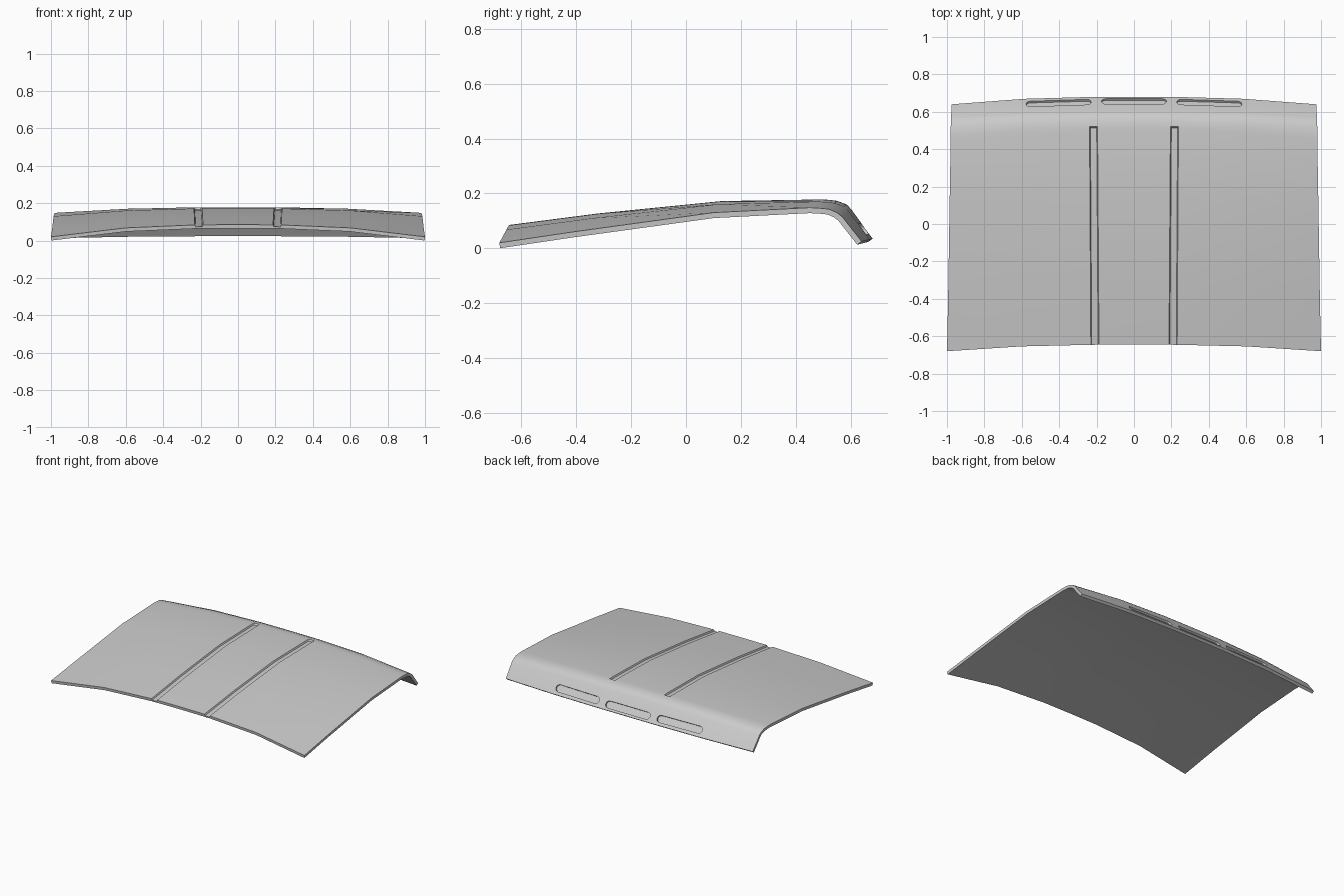
import bpy, bmesh, math
from mathutils import Matrix, Vector

cube = bpy.data.objects.get("Cube")
if cube:
    bpy.data.objects.remove(cube, do_unlink=True)

THICK, GROOVE = 0.02, 0.01

paint = bpy.data.materials.new("light_grey_paint")
paint.use_nodes = True
paint.diffuse_color = (0.6, 0.6, 0.6, 1)
paint.node_tree.nodes["Principled BSDF"].inputs["Base Color"].default_value = (0.6, 0.6, 0.6, 1)

# Lengthwise stations: centre y, centre z, side y, side z, half width
stations = [
    (-0.645, 0.085, -0.68, 0.02, 1.0),
    (-0.32, 0.127, -0.41, 0.06, 0.994),
    (0.13, 0.172, 0.10, 0.13, 0.986),
    (0.49, 0.178, 0.45, 0.148, 0.98),
    (0.514, 0.177, 0.475, 0.147, 0.98),
    (0.522, 0.1765, 0.483, 0.1465, 0.98),
    (0.55, 0.173, 0.52, 0.143, 0.98),
    (0.585, 0.16, 0.55, 0.13, 0.978),
    (0.602, 0.142, 0.57, 0.114, 0.978),
    (0.68, 0.035, 0.64, 0.025, 0.975),
]
GROOVED_ROWS = 5
half = [0.187, 0.192, 0.226, 0.231, 0.6, 1.0]
columns = [-x for x in reversed(half)] + [0.0] + half
floor_columns = (0.192, 0.226)


def crown(x):
    return abs(x) ** 2.6


def object_from(name, bm):
    mesh = bpy.data.meshes.new(name)
    bm.to_mesh(mesh)
    bm.free()
    obj = bpy.data.objects.new(name, mesh)
    bpy.context.collection.objects.link(obj)
    mesh.materials.append(paint)
    return obj


# Crowned outer skin with the folded rear flange
bm = bmesh.new()
top = []
for yc, zc, ye, ze, width in stations:
    row = []
    for x in columns:
        f = crown(x)
        # the grooves draw together slightly toward the rear
        shift = -0.012 * (yc + 0.645) / 1.2 if 0.1 < abs(x) < 0.3 else 0
        px = x * width + math.copysign(shift, x)
        row.append(bm.verts.new((px, yc + (ye - yc) * f, zc + (ze - zc) * f)))
    top.append(row)
skin = []
for a, b in zip(top, top[1:]):
    for i in range(len(columns) - 1):
        skin.append(bm.faces.new((a[i], a[i + 1], b[i + 1], b[i])))
bm.normal_update()

# Inner skin and rim
rim = [e for e in bm.edges if e.is_boundary]
inner = {v: bm.verts.new(v.co - v.normal * THICK * v.calc_shell_factor())
         for row in top for v in row}
for face in skin:
    bm.faces.new([inner[v] for v in reversed(face.verts)])
for e in rim:
    a, b = e.verts
    bm.faces.new((a, b, inner[b], inner[a]))

# Two shallow channels pressed into the outer skin
for row in top[:GROOVED_ROWS]:
    for v, x in zip(row, columns):
        if abs(x) in floor_columns:
            v.co.z -= GROOVE
bmesh.ops.recalc_face_normals(bm, faces=bm.faces)
panel = object_from("curved_panel", bm)

# Rounded slot recesses in the rear flange
bm = bmesh.new()
RADIUS, STRAIGHT = 0.024, 0.15
for x, y, z, turn in ((-0.403, 0.647, 0.0705, 0.03), (0, 0.656, 0.0675, 0), (0.403, 0.647, 0.0705, -0.03)):
    place = (Matrix.Translation((x, y, z)) @ Matrix.Rotation(turn, 4, 'Z')
             @ Matrix.Rotation(-0.93, 4, 'X'))
    outline = []
    for side in (1, -1):
        for k in range(9):
            a = math.pi * (k / 8 - 0.5)
            outline.append((side * (STRAIGHT + RADIUS * math.cos(a)), side * RADIUS * math.sin(a)))
    low = [bm.verts.new(place @ Vector((u, v, -0.012))) for u, v in outline]
    high = [bm.verts.new(place @ Vector((u, v, 0.03))) for u, v in outline]
    bm.faces.new(list(reversed(low)))
    bm.faces.new(high)
    for i in range(len(low)):
        j = (i + 1) % len(low)
        bm.faces.new((low[i], low[j], high[j], high[i]))
bmesh.ops.recalc_face_normals(bm, faces=bm.faces)
cutter = object_from("slot_cutter", bm)
cutter.hide_render = True

cut = panel.modifiers.new("slots", 'BOOLEAN')
cut.operation = 'DIFFERENCE'
cut.solver = 'EXACT'
cut.object = cutter
bpy.ops.object.select_all(action='DESELECT')
panel.select_set(True)
bpy.context.view_layer.objects.active = panel
bpy.ops.object.modifier_apply(modifier=cut.name)
bpy.data.objects.remove(cutter, do_unlink=True)
bpy.ops.object.shade_smooth_by_angle(angle=math.radians(35))
